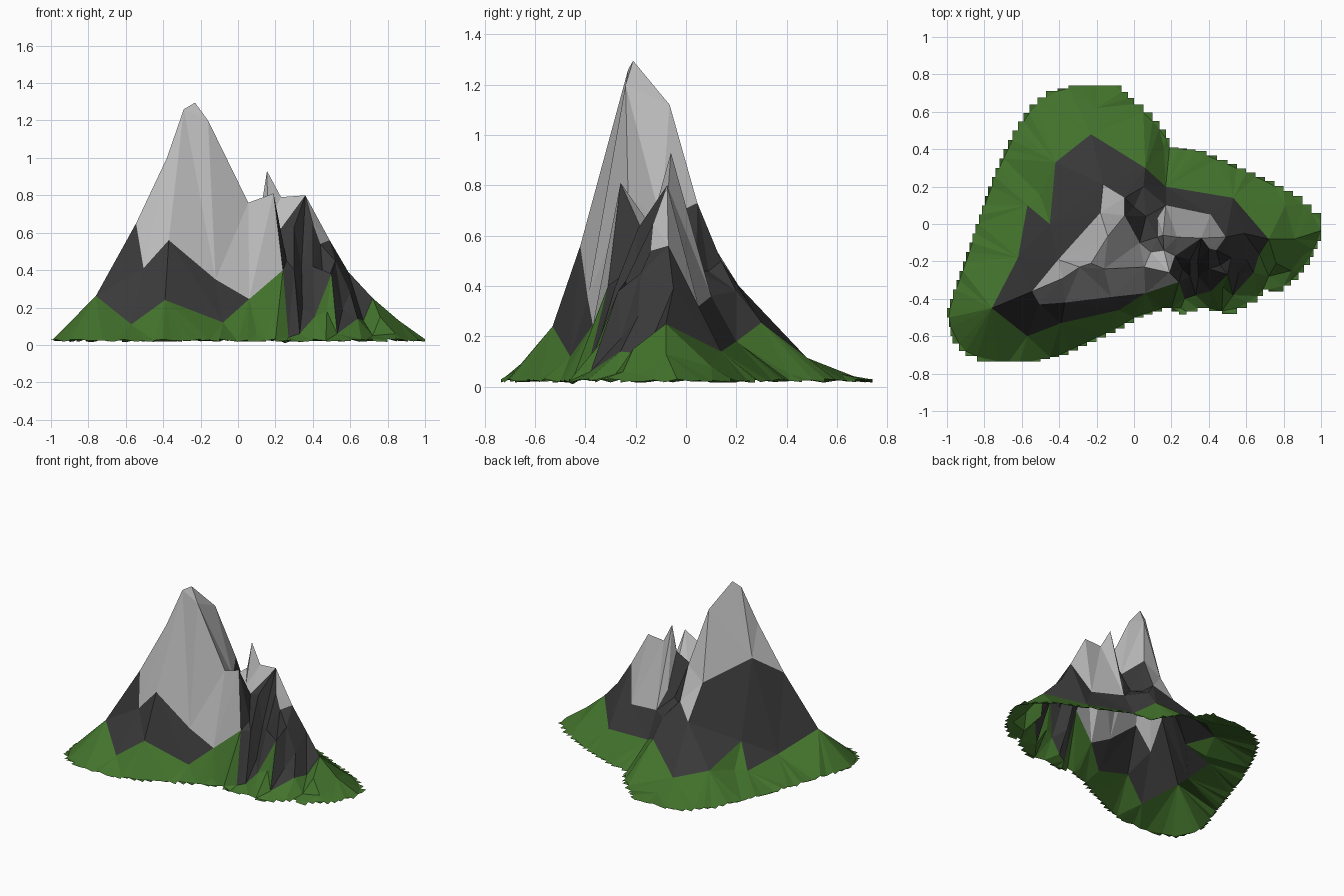
import bpy, random
from mathutils import Vector
from mathutils.geometry import delaunay_2d_cdt

if "Cube" in bpy.data.objects:
    bpy.data.objects.remove(bpy.data.objects["Cube"])

random.seed(4)
pts, level, index, edges = [], [], {}, []


def add(x, y, z, lv):
    """Register a terrain point once; lv: 0 grass, 1 grass/rock line, 2 rock, 3 pale cap."""
    key = (round(x, 3), round(y, 3))
    if key not in index:
        index[key] = len(pts)
        pts.append(Vector((key[0], key[1], z)))
        level.append(lv)
    return index[key]


def chain(points, lv, closed=False):
    """Add points and force mesh edges along them."""
    ids = [add(*p, lv) for p in points]
    pairs = list(zip(ids, ids[1:] + ids[:1]))
    edges.extend(p for p in (pairs if closed else pairs[:-1]) if p[0] != p[1])


# Stair-stepped rim of the base
outline = [(-.47, .71), (-.35, .74), (-.1, .74), (0, .64), (.1, .55), (.17, .46), (.19, .41),
           (.33, .39), (.5, .32), (.7, .23), (.85, .15), (.95, .06), (1, .02), (1, -.09),
           (.94, -.22), (.88, -.3), (.8, -.36), (.72, -.35), (.66, -.42), (.55, -.48),
           (.47, -.465), (.4, -.45), (.28, -.485), (.2, -.45), (.05, -.5), (-.05, -.56),
           (-.2, -.63), (-.35, -.7), (-.5, -.735), (-.78, -.735), (-.9, -.68), (-.97, -.6),
           (-1, -.45), (-.95, -.3), (-.88, -.1), (-.83, .05), (-.78, .2), (-.72, .35),
           (-.65, .5), (-.56, .64)]
rim = []
for a, b in zip(outline, outline[1:] + outline[:1]):
    a, b = Vector(a), Vector(b)
    n = max(1, round((b - a).length / .055))
    for i in range(n):
        p, q = a.lerp(b, i / n), a.lerp(b, (i + 1) / n)
        rim += [(p.x, p.y, random.uniform(.016, .032)), (q.x, p.y, random.uniform(.016, .032))]
chain(rim, 0, closed=True)

# Points where the grass meets the rock
W, TOP = (-.76, -.45, .262), (-.23, -.21, 1.295)
SHOULDER, E = (-.545, -.36, .65), (.72, -.08, .25)
chain([W, (-.57, -.6, .11), (-.39, -.53, .24), (-.08, -.46, .12)], 1)
chain([(.27, -.4, .04), (.33, -.38, .06), (.41, -.36, .15), (.5, -.27, .38), (.53, -.38, .06),
       (.64, -.26, .14), (.67, -.16, .13), E], 1)
chain([E, (.53, .14, .14), (.17, .2, .18), (.06, .3, .255), (-.23, .48, .115), (-.42, .33, .16),
       (-.45, 0, .26), (-.57, .1, .11), (-.62, -.18, .14), W], 1)

# Main ridge with its back spur
chain([SHOULDER, (-.38, -.29, 1.0), (-.29, -.23, 1.26), TOP, (-.16, -.24, 1.2),
       (.055, -.23, .76), (.19, -.26, .81)], 3)
chain([TOP, (-.14, -.065, 1.12), (-.05, .045, .73), (-.05, .14, .5)], 3)

# Lower edge of the pale cap, front and back
chain([SHOULDER, (-.505, -.43, .41), (-.37, -.42, .56), (-.12, -.39, .35), (.06, -.37, .245),
       (.24, -.31, .4), (.19, -.26, .81), (.22, -.17, .61), (.36, -.075, .8)], 3)
chain([SHOULDER, (-.405, -.19, .785), (-.18, .06, .64), (-.165, .21, .4), (-.05, .14, .5)], 3)

# Second, lower pair of peaks and the hollow between the summits
chain([(.155, -.06, .93), (.23, -.07, .79), (.36, -.075, .8), (.49, -.07, .56)], 3)
chain([(.155, -.06, .93), (.17, .1, .36), (.41, .05, .32), (.49, -.07, .56),
       (.44, -.14, .54), (.4, -.13, .65), (.36, -.075, .8)], 3)
for p in [(.03, -.1, .66), (.09, -.15, .62), (.16, -.14, .64), (.125, -.07, .74),
          (.125, .03, .5)]:
    add(*p, 3)

# Rock ribs and gullies on the front right
chain([(.3, -.19, .63), (.3, -.28, .4), (.27, -.4, .04)], 2)
chain([(.34, -.2, .42), (.345, -.28, .2), (.33, -.38, .06)], 2)
chain([(.4, -.13, .65), (.4, -.24, .42), (.41, -.36, .15)], 2)
chain([(.44, -.14, .54), (.46, -.22, .3)], 2)
chain([(.49, -.07, .56), (.52, -.18, .45), (.5, -.27, .38)], 2)
for p in [(.59, -.05, .39), (.6, -.19, .28), (.56, -.26, .19), (0, .09, .46), (.065, .04, .46),
          (.05, .2, .38), (.26, -.24, .45)]:
    add(*p, 2)

# Grass bumps and hollows
for p in [(.1, -.44, .06), (.76, -.21, .15), (.72, -.28, .05), (.84, -.25, .06), (.86, -.08, .13),
          (.81, .1, .08), (.9, -.17, .05), (.25, -.45, .01), (.16, .41, .05), (-.2, .62, .05),
          (.475, -.335, .18), (-.5, .15, .12)]:
    add(*p, 0)

# Triangulate the whole mountain
co, _, tris, orig, _, _ = delaunay_2d_cdt([p.xy for p in pts], edges, [], 1, 1e-5)
verts, lev = [], []
for c, o in zip(co, orig):
    src = o[0] if o else min(range(len(pts)), key=lambda i: (pts[i].xy - c).length)
    verts.append(Vector((c.x, c.y, pts[src].z)))
    lev.append(level[src])

# Sort faces into grass, rock and pale cap
groups = {"grass_slope": [], "rock_face": [], "pale_summit": []}
for t in tris:
    a, b, c = (verts[i] for i in t)
    t = list(t) if (b - a).cross(c - a).z > 0 else list(reversed(t))
    low = min(lev[i] for i in t)
    groups["grass_slope" if low == 0 else "pale_summit" if low == 3 else "rock_face"].append(t)

colors = {"grass_slope": (.055, .17, .025, 1), "rock_face": (.041, .041, .042, 1),
          "pale_summit": (.5, .5, .5, 1)}
for name, faces in groups.items():
    used = sorted({i for f in faces for i in f})
    remap = {v: k for k, v in enumerate(used)}
    mesh = bpy.data.meshes.new(name)
    mesh.from_pydata([verts[i] for i in used], [], [[remap[i] for i in f] for f in faces])
    mat = bpy.data.materials.new(name)
    mat.diffuse_color = colors[name]
    mat.use_nodes = True
    mat.node_tree.nodes["Principled BSDF"].inputs["Base Color"].default_value = mat.diffuse_color
    mesh.materials.append(mat)
    bpy.context.collection.objects.link(bpy.data.objects.new(name, mesh))
